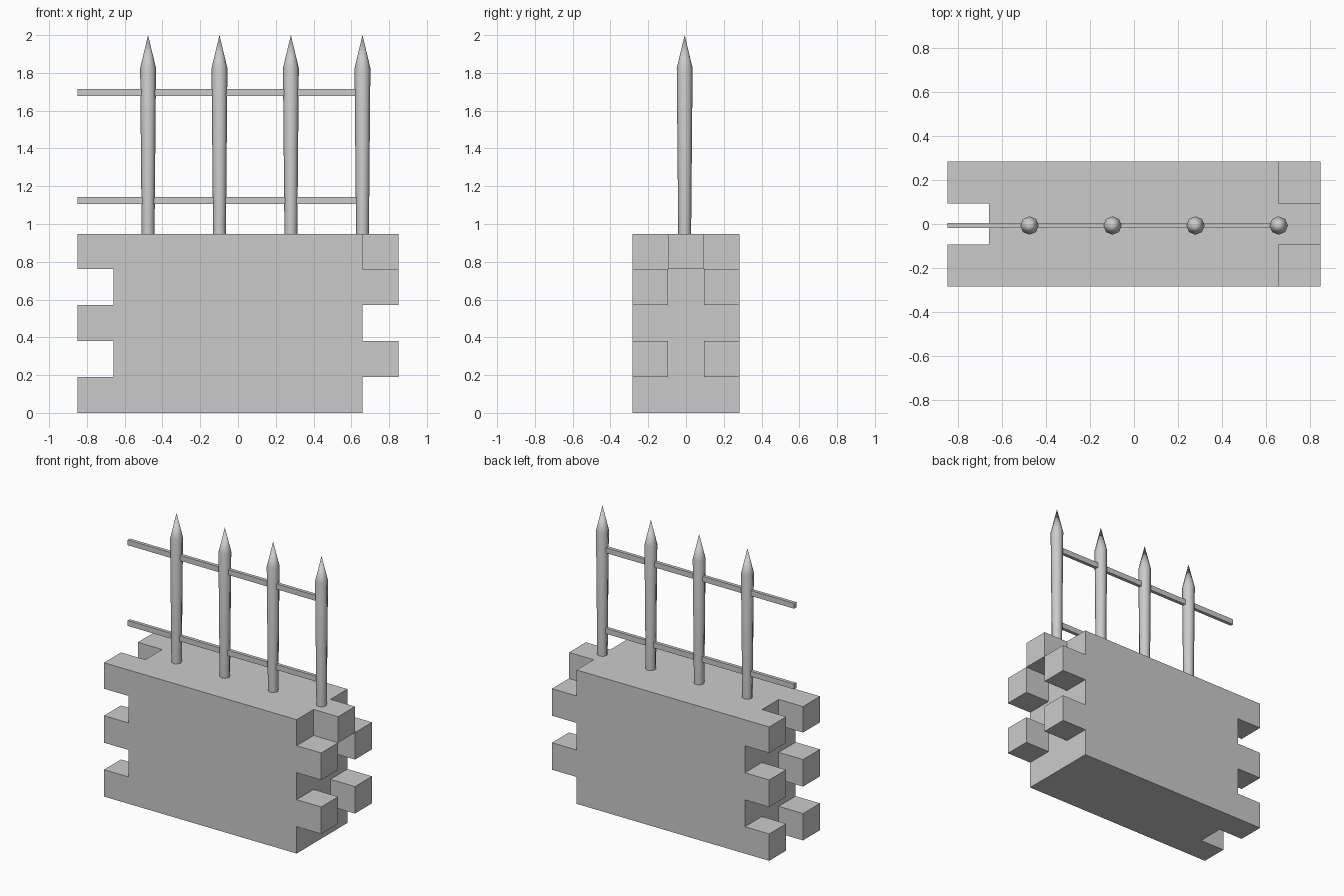
import bpy, bmesh, math
from mathutils import Vector

if "Cube" in bpy.data.objects:
    bpy.data.objects.remove(bpy.data.objects["Cube"])

XS = [-0.85, -0.66, 0.658, 0.85]
YS = [-0.284, -0.094, 0.094, 0.284]
ZS = [0, 0.19, 0.381, 0.572, 0.763, 0.947]
FENCE_Y = -0.007


def finish(bm, name):
    bmesh.ops.recalc_face_normals(bm, faces=bm.faces)
    me = bpy.data.meshes.new(name)
    bm.to_mesh(me)
    bm.free()
    ob = bpy.data.objects.new(name, me)
    bpy.context.collection.objects.link(ob)
    return ob


def solid(i, j, k):
    """Which cells of the wall lattice are stone."""
    if not (0 <= i < 3 and 0 <= j < 3 and 0 <= k < 5):
        return False
    if i == 1:
        return True                        # main body
    corner = j != 1
    if i == 0:
        return corner and k % 2 == 0       # left corner teeth
    return (corner and k in (1, 3)) or (not corner and k == 4)  # right end


# Wall: only the outer skin of the filled cells
bm = bmesh.new()
grid = (XS, YS, ZS)
for i in range(3):
    for j in range(3):
        for k in range(5):
            if not solid(i, j, k):
                continue
            cell = (i, j, k)
            for axis in range(3):
                for side in (0, 1):
                    near = list(cell)
                    near[axis] += 1 if side else -1
                    if solid(*near):
                        continue
                    u, v = (axis + 1) % 3, (axis + 2) % 3
                    quad = []
                    for du, dv in ((0, 0), (1, 0), (1, 1), (0, 1)):
                        p = Vector()
                        p[axis] = grid[axis][cell[axis] + side]
                        p[u] = grid[u][cell[u] + du]
                        p[v] = grid[v][cell[v] + dv]
                        quad.append(bm.verts.new(p))
                    if not side:
                        quad.reverse()
                    bm.faces.new(quad)
bmesh.ops.remove_doubles(bm, verts=bm.verts, dist=1e-4)
finish(bm, "wall")


# Spiked posts: slightly flared shaft with a pointed tip
def post(x, name, sides=8):
    bm = bmesh.new()
    rings = []
    for r, z in ((0.034, 0.94), (0.042, 1.825)):
        rings.append([bm.verts.new((x + r * math.cos(a), FENCE_Y + r * math.sin(a), z))
                      for a in (2 * math.pi * n / sides for n in range(sides))])
    tip = bm.verts.new((x, FENCE_Y, 2.0))
    low, high = rings
    bm.faces.new(low[::-1])
    for n in range(sides):
        m = (n + 1) % sides
        bm.faces.new((low[n], low[m], high[m], high[n]))
        bm.faces.new((high[n], high[m], tip))
    ob = finish(bm, name)
    bpy.ops.object.select_all(action='DESELECT')
    ob.select_set(True)
    bpy.context.view_layer.objects.active = ob
    bpy.ops.object.shade_smooth_by_angle(angle=math.radians(50))


for n, x in enumerate((-0.476, -0.098, 0.28, 0.659)):
    post(x, f"fence_post_{n + 1}")

# Horizontal rails, ending inside the last post
for name, z in (("lower_rail", 1.125), ("upper_rail", 1.696)):
    bm = bmesh.new()
    bmesh.ops.create_cube(bm, size=1)
    bmesh.ops.scale(bm, vec=(1.49, 0.024, 0.038), verts=bm.verts)
    bmesh.ops.translate(bm, vec=(-0.105, FENCE_Y, z), verts=bm.verts)
    finish(bm, name)
